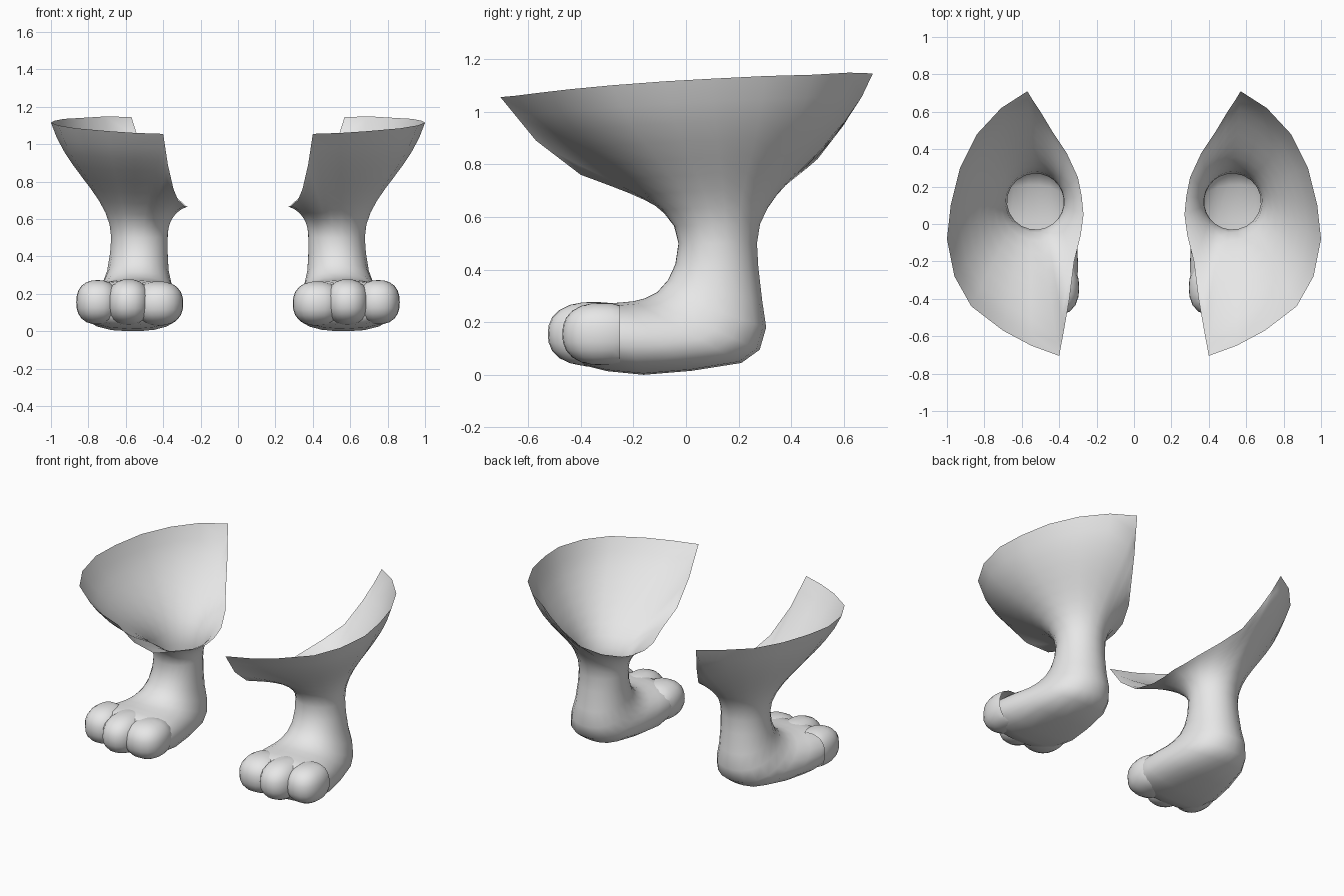
import bpy, bmesh, math
from mathutils import Vector, Matrix

if "Cube" in bpy.data.objects:
    bpy.data.objects.remove(bpy.data.objects["Cube"])

skin = bpy.data.materials.new("plain_grey")
skin.diffuse_color = (0.8, 0.8, 0.8, 1)
skin.use_nodes = True
skin.node_tree.nodes["Principled BSDF"].inputs["Base Color"].default_value = skin.diffuse_color

# Open rim of the flared thigh: outer arc front to back, then inner edge back to front
OUTER = [(.40, -.705, 1.055), (.55, -.65, 1.06), (.70, -.57, 1.07), (.87, -.44, 1.085),
         (.96, -.28, 1.10), (1.0, -.08, 1.115), (.98, .10, 1.125), (.93, .30, 1.135),
         (.84, .48, 1.14), (.71, .62, 1.148), (.57, .71, 1.145)]
INNER = [(.54, .66, 1.05), (.50, .60, .95), (.44, .50, .82), (.36, .38, .74), (.30, .25, .69),
         (.28, .15, .67), (.27, .05, .665), (.285, -.06, .668), (.32, -.2, .70),
         (.345, -.40, .76), (.375, -.57, .89)]
RIM = [Vector(p) for p in OUTER + INNER]
N = len(RIM)
START, BACK = math.radians(-98), math.radians(86)
ANGLES = [START + (BACK - START) * i / 10 for i in range(11)]
ANGLES += [BACK + (START + 2 * math.pi - BACK) * i / 12 for i in range(1, 12)]

# Ankle and foot rings: front/top (y, z), back/bottom (y, z), centre x, half width, squareness
RINGS = [((-.03, .50), (.27, .50), .527, .152, 2),
         ((-.042, .42), (.275, .41), .53, .155, 2),
         ((-.07, .36), (.29, .28), .535, .165, 2.1),
         ((-.11, .315), (.305, .18), .54, .185, 2.2),
         ((-.16, .29), (.28, .095), .545, .21, 2.3),
         ((-.20, .28), (.21, .045), .55, .23, 2.4),
         ((-.25, .275), (.02, .015), .56, .255, 2.5),
         ((-.30, .272), (-.16, .0), .568, .27, 2.5),
         ((-.35, .265), (-.30, .014), .575, .268, 2.5),
         ((-.40, .235), (-.385, .035), .58, .245, 2.4),
         ((-.425, .20), (-.415, .07), .58, .20, 2.2)]


def ring(front, back, cx, w, power):
    f, k = Vector((cx, *front)), Vector((cx, *back))
    mid, half = (f + k) / 2, (k - f) / 2
    pts = []
    for a in ANGLES:
        c, s = math.cos(a), math.sin(a)
        r = (abs(c) ** power + abs(s) ** power) ** (-1 / power)
        pts.append(mid + Vector((w * c * r, 0, 0)) + half * s * r)
    return pts


def flare(a, b, t):
    # S-shaped profile from the ankle ring up to the rim
    h = (b.z - .665) / .45
    p1 = Vector((a.x, a.y, .60 + .12 * h))
    p2 = a.lerp(b, .5 + .25 * h)
    p2.z = .65 + .2 * h
    u = 1 - t
    return u**3 * a + 3 * u * u * t * p1 + 3 * u * t * t * p2 + t**3 * b


def finish(name, bm):
    bmesh.ops.recalc_face_normals(bm, faces=bm.faces)
    me = bpy.data.meshes.new(name)
    bm.to_mesh(me)
    bm.free()
    me.materials.append(skin)
    ob = bpy.data.objects.new(name, me)
    bpy.context.collection.objects.link(ob)
    for p in me.polygons:
        p.use_smooth = True
    ob.modifiers.new("mirror", 'MIRROR').use_mirror_merge = False
    return ob


# Thigh, ankle and foot as one lofted skin, open at the top
ankle = ring(*RINGS[0])
ROWS = 9
rows = [[flare(a, b, 1 - j / ROWS) for a, b in zip(ankle, RIM)] for j in range(ROWS)]
rows += [ring(*r) for r in RINGS]
bm = bmesh.new()
grid = [[bm.verts.new(p) for p in row] for row in rows]
for r0, r1 in zip(grid, grid[1:]):
    for i in range(N):
        j = (i + 1) % N
        bm.faces.new((r0[i], r0[j], r1[j], r1[i]))
bm.faces.new(grid[-1])
finish("leg_and_foot", bm)

# Three rounded toes, front portions only
TOES = {"inner_toe": ((.425, -.34, .148), (.132, .15, .118)),
        "middle_toe": ((.585, -.35, .155), (.115, .175, .122)),
        "outer_toe": ((.75, -.32, .155), (.115, .15, .118))}
for name, (centre, size) in TOES.items():
    bm = bmesh.new()
    bmesh.ops.create_uvsphere(bm, u_segments=20, v_segments=12, radius=1)
    for v in bm.verts:
        # slightly boxy ellipsoid
        r = sum(abs(c) ** 2.4 for c in v.co) ** (-1 / 2.4)
        v.co = Vector([c * r * s for c, s in zip(v.co, size)]) + Vector(centre)
    bmesh.ops.bisect_plane(bm, geom=bm.verts[:] + bm.edges[:] + bm.faces[:],
                           plane_co=(0, -.25, 0), plane_no=(0, 1, 0), clear_outer=True)
    finish(name, bm)
